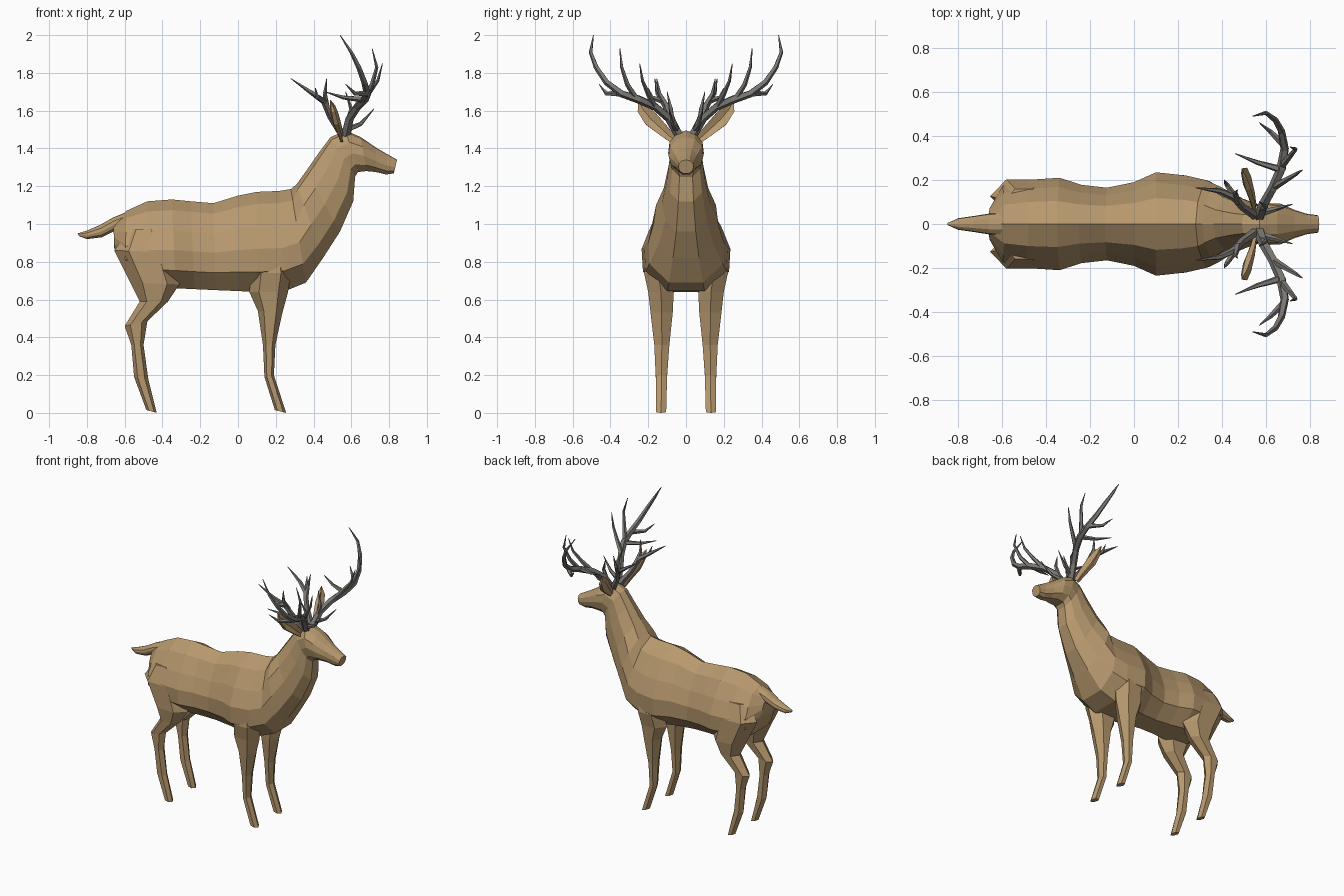
import bpy, bmesh, math
from mathutils import Vector

old = bpy.data.objects.get("Cube")
if old:
    bpy.data.objects.remove(old, do_unlink=True)


def material(name, rgb):
    m = bpy.data.materials.new(name)
    m.use_nodes = True
    m.diffuse_color = (*rgb, 1)
    m.node_tree.nodes["Principled BSDF"].inputs["Base Color"].default_value = (*rgb, 1)
    return m


tan_hide = material("tan_hide", (0.47, 0.315, 0.155))
antler_grey = material("antler_grey", (0.20, 0.19, 0.175))


def loft(bm, rings):
    """Skin a list of equal-sized point rings and cap both ends."""
    loops = [[bm.verts.new(p) for p in ring] for ring in rings]
    n = len(loops[0])
    for a, b in zip(loops, loops[1:]):
        for i in range(n):
            j = (i + 1) % n
            bm.faces.new((a[i], a[j], b[j], b[i]))
    bm.faces.new(loops[0])
    bm.faces.new(loops[-1])


def finish(name, bm, mat, mirrored=False):
    bmesh.ops.recalc_face_normals(bm, faces=bm.faces[:])
    mesh = bpy.data.meshes.new(name)
    bm.to_mesh(mesh)
    bm.free()
    mesh.materials.append(mat)
    obj = bpy.data.objects.new(name, mesh)
    bpy.context.collection.objects.link(obj)
    if mirrored:
        mod = obj.modifiers.new("mirror", "MIRROR")
        mod.use_axis = (False, True, False)
        mod.use_mirror_merge = False
    return obj


def slice_ring(top, bottom, width, profile):
    """Symmetric cross-section between a top and a bottom point (x, z)."""
    t, b = Vector((top[0], 0, top[1])), Vector((bottom[0], 0, bottom[1]))
    half = [b.lerp(t, h) + Vector((0, w * width, 0)) for w, h in profile]
    return half + [Vector((p.x, -p.y, p.z)) for p in reversed(half[1:])]


def leg_ring(front, rear, y_in, y_out):
    """Six-sided leg section between a front and a rear point (x, z)."""
    f, r = Vector((front[0], 0, front[1])), Vector((rear[0], 0, rear[1]))
    ring = []
    for i in range(6):
        a = math.radians(60 * i)
        p = r.lerp(f, 0.5 + 0.5 * math.cos(a))
        p.y = (y_in + y_out) / 2 + (y_out - y_in) / 2 * math.sin(a) / 0.866
        ring.append(p)
    return ring


def tube(bm, path, radii, ref, sides=5, flat=1.0, cup=1.0):
    """Tapered tube along a path; flat squashes it along ref, cup dents one side."""
    pts = [Vector(p) for p in path]
    rings = []
    for i, p in enumerate(pts):
        t = (pts[min(i + 1, len(pts) - 1)] - pts[max(i - 1, 0)]).normalized()
        u = t.cross(Vector(ref)).normalized()
        v = u.cross(t)
        ring = []
        for k in range(sides):
            a = math.tau * k / sides
            dent = cup if k == 0 else 1
            ring.append(p + radii[i] * (u * math.sin(a) + v * math.cos(a) * flat * dent))
        rings.append(ring)
    loft(bm, rings)


# Torso, neck and head: one skin from rump to nose
barrel = [(0, 1), (0.5, 0.88), (0.8, 0.65), (1, 0.43), (0.97, 0.2), (0.45, 0)]
slim = [(0, 1), (0.5, 0.94), (0.92, 0.72), (1, 0.45), (0.85, 0.18), (0.4, 0)]
trunk = [
    ((-.66, 1.01), (-.655, .87), .07), ((-.59, 1.07), (-.60, .75), .175),
    ((-.48, 1.12), (-.50, .67), .2), ((-.35, 1.13), (-.33, .66), .21),
    ((-.25, 1.12), (-.23, .655), .178), ((-.13, 1.11), (-.12, .65), .165),
    ((0, 1.15), (0, .645), .19), ((.1, 1.17), (.1, .64), .235),
    ((.22, 1.175), (.25, .645), .22), ((.28, 1.185), (.36, .69), .2),
]
neck_head = [
    ((.31, 1.21), (.45, .82), .172), ((.36, 1.28), (.54, .96), .128),
    ((.43, 1.38), (.61, 1.12), .1), ((.49, 1.46), (.62, 1.25), .086),
    ((.57, 1.495), (.635, 1.275), .095), ((.65, 1.46), (.68, 1.28), .092),
    ((.73, 1.405), (.73, 1.275), .064), ((.79, 1.37), (.785, 1.262), .046),
    ((.842, 1.34), (.825, 1.268), .04),
]
bm = bmesh.new()
loft(bm, [slice_ring(*r, barrel) for r in trunk] + [slice_ring(*r, slim) for r in neck_head])
finish("body", bm, tan_hide)

# Tail
tail = [((-.5, 1.1), (-.56, .99), .05), ((-.66, 1.035), (-.65, .965), .048),
        ((-.73, .995), (-.72, .93), .037), ((-.8, .965), (-.8, .92), .026),
        ((-.85, .95), (-.84, .935), .005)]
bm = bmesh.new()
loft(bm, [slice_ring(*r, slim) for r in tail])
finish("tail", bm, tan_hide)

# Legs
hind = [
    ((-.42, .97), (-.58, .97), .06, .16), ((-.35, .85), (-.655, .86), .05, .203),
    ((-.31, .68), (-.57, .69), .055, .2), ((-.37, .59), (-.52, .59), .075, .185),
    ((-.48, .485), (-.6, .46), .095, .172), ((-.5, .36), (-.565, .36), .1, .166),
    ((-.475, .18), (-.55, .19), .102, .16), ((-.43, 0), (-.485, .015), .105, .158),
]
fore = [
    ((.25, .9), (.1, .9), .1, .2), ((.28, .74), (.07, .74), .07, .222),
    ((.265, .64), (.06, .64), .065, .2), ((.235, .53), (.105, .54), .07, .188),
    ((.198, .36), (.132, .36), .088, .168), ((.19, .2), (.14, .19), .1, .16),
    ((.255, 0), (.195, .015), .105, .158),
]
for name, rings in (("hind_legs", hind), ("front_legs", fore)):
    bm = bmesh.new()
    loft(bm, [leg_ring(*r) for r in rings])
    finish(name, bm, tan_hide, mirrored=True)

# Ears, cupped towards the front
bm = bmesh.new()
tube(bm, [(.55, .07, 1.45), (.54, .12, 1.495), (.52, .185, 1.555), (.505, .23, 1.61), (.49, .25, 1.655)],
     [.025, .035, .046, .034, .003], (1, 0, 0), sides=6, flat=.55, cup=-.2)
finish("ears", bm, tan_hide, mirrored=True)

# Antlers: main beam, rear branch and tines
beam = [(.57, .035, 1.47), (.59, .09, 1.56), (.63, .16, 1.62), (.67, .25, 1.66), (.685, .34, 1.69),
        (.67, .42, 1.75), (.64, .475, 1.83), (.60, .505, 1.91), (.54, .49, 2.0)]
rear_branch = [(.55, .04, 1.48), (.49, .08, 1.57), (.455, .12, 1.65), (.39, .15, 1.695), (.28, .165, 1.77)]
tines = [
    [(.67, .26, 1.66), (.71, .31, 1.74), (.735, .34, 1.83), (.71, .35, 1.93)],
    [(.64, .17, 1.63), (.69, .2, 1.69), (.74, .23, 1.76), (.765, .245, 1.85)],
    [(.66, .25, 1.66), (.56, .28, 1.67), (.46, .32, 1.70)],
    [(.68, .36, 1.69), (.62, .42, 1.69), (.57, .46, 1.74)],
    [(.47, .1, 1.62), (.46, .14, 1.69), (.47, .155, 1.77)],
    [(.46, .12, 1.65), (.42, .18, 1.67), (.41, .2, 1.72)],
    [(.58, .05, 1.5), (.65, .07, 1.53), (.72, .09, 1.61)],
    [(.58, .07, 1.53), (.6, .08, 1.61), (.57, .1, 1.7)],
]
lean = (.6, -.6, .5)
bm = bmesh.new()
tube(bm, beam, [.026, .023, .022, .023, .02, .017, .014, .01, .002], lean)
tube(bm, rear_branch, [.022, .018, .017, .013, .002], lean)
for path in tines:
    n = len(path)
    tube(bm, path, [.002 + .015 * (1 - i / (n - 1)) ** .7 for i in range(n)], lean)
finish("antlers", bm, antler_grey, mirrored=True)
